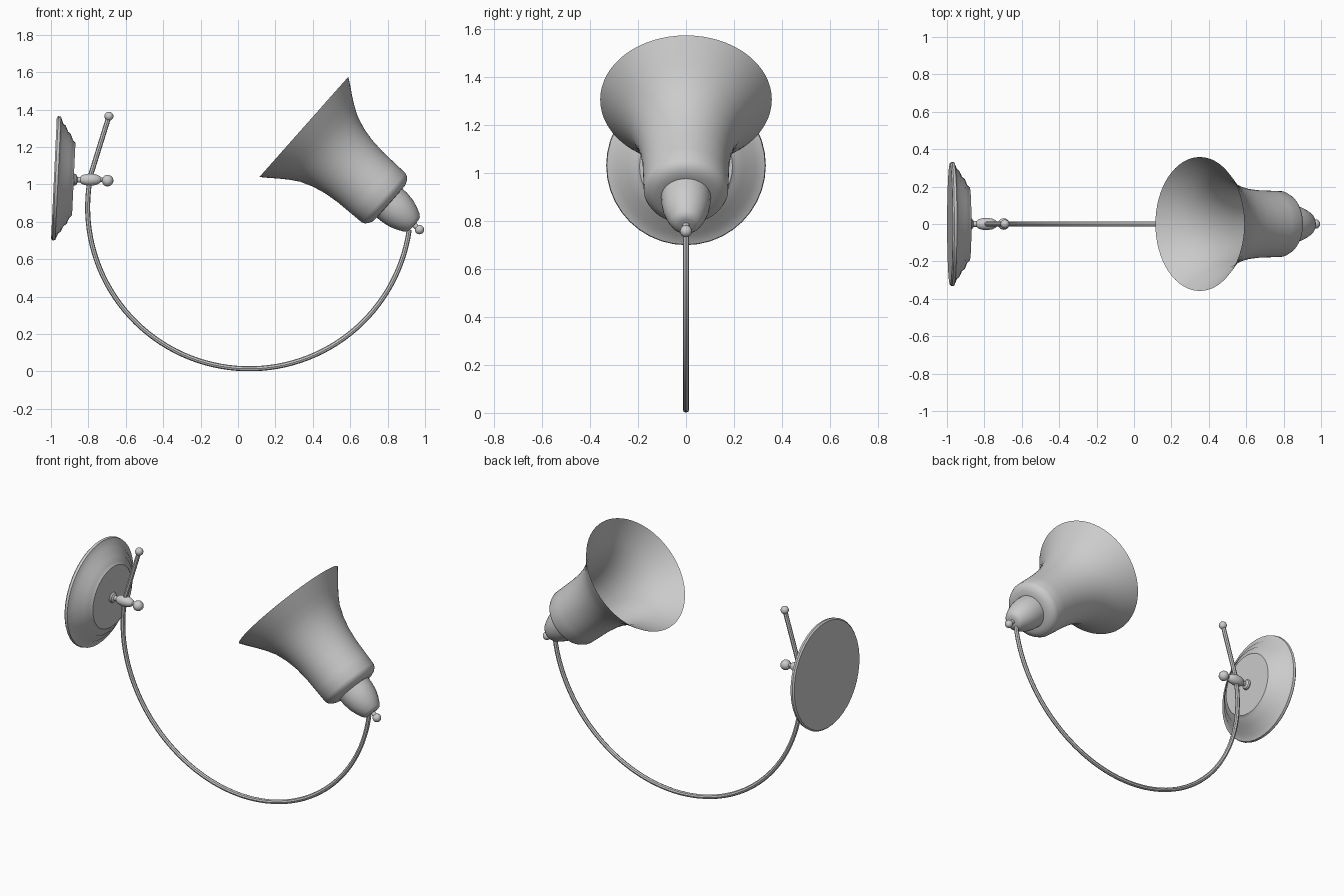
import bpy, bmesh, math
from mathutils import Vector

cube = bpy.data.objects.get("Cube")
if cube:
    bpy.data.objects.remove(cube, do_unlink=True)

grey = bpy.data.materials.new("satin_grey")
grey.use_nodes = True
grey.diffuse_color = (0.6, 0.6, 0.6, 1)
grey.node_tree.nodes["Principled BSDF"].inputs["Base Color"].default_value = (0.6, 0.6, 0.6, 1)


def finish(obj, angle=35):
    bpy.ops.object.select_all(action="DESELECT")
    obj.select_set(True)
    bpy.context.view_layer.objects.active = obj
    if obj.type == "CURVE":
        bpy.ops.object.convert(target="MESH")
        obj = bpy.context.object
    obj.data.materials.clear()
    obj.data.materials.append(grey)
    bpy.ops.object.shade_smooth_by_angle(angle=math.radians(angle))


def lathe(name, origin, axis, profile, segments=32):
    """Spin (distance along axis, radius) pairs; zero radius closes an end."""
    bm = bmesh.new()
    verts = [bm.verts.new((r, 0, t)) for t, r in profile]
    edges = [bm.edges.new(pair) for pair in zip(verts, verts[1:])]
    bmesh.ops.spin(bm, geom=verts + edges, cent=(0, 0, 0), axis=(0, 0, 1),
                   angle=math.tau, steps=segments, use_duplicate=False)
    bmesh.ops.remove_doubles(bm, verts=bm.verts, dist=1e-4)
    bmesh.ops.recalc_face_normals(bm, faces=bm.faces)
    mesh = bpy.data.meshes.new(name)
    bm.to_mesh(mesh)
    bm.free()
    obj = bpy.data.objects.new(name, mesh)
    bpy.context.collection.objects.link(obj)
    obj.location = origin
    obj.rotation_euler = Vector(axis).to_track_quat("Z", "Y").to_euler()
    finish(obj)


def ball(name, centre, radius):
    bpy.ops.mesh.primitive_uv_sphere_add(segments=16, ring_count=10, radius=radius, location=centre)
    bpy.context.object.name = name
    finish(bpy.context.object)


# Wall plate, leaning slightly forward, with stepped rings
lathe("wall_plate", (-0.984, 0, 1.033), (1, 0, -0.047),
      [(0, 0), (0, 0.325), (0.008, 0.333), (0.022, 0.33), (0.036, 0.295), (0.05, 0.283),
       (0.064, 0.252), (0.078, 0.242), (0.092, 0.208), (0.106, 0.194), (0.106, 0)], 40)

# Spindle joining the plate to the arm, with a ball finial
lathe("spindle", (-0.885, 0, 1.025), (1, 0, 0),
      [(0, 0), (0, 0.03), (0.012, 0.032), (0.02, 0.028), (0.027, 0.015), (0.042, 0.015),
       (0.052, 0.024), (0.075, 0.031), (0.1, 0.033), (0.128, 0.028), (0.146, 0.019),
       (0.152, 0.012), (0.19, 0.012), (0.19, 0)], 20)
ball("spindle_finial", (-0.697, 0, 1.02), 0.031)

# Bent arm: straight upper tip running into a long circular sweep
centre_x, centre_z, sweep = 0.06, 0.878, 0.864
path = [(-0.69, 1.364)]
for i in range(65):
    a = math.radians(168 + (352 - 168) * i / 64)
    path.append((centre_x + sweep * math.cos(a), centre_z + sweep * math.sin(a)))
curve = bpy.data.curves.new("arm", "CURVE")
curve.dimensions = "3D"
curve.bevel_depth = 0.0135
curve.bevel_resolution = 2
curve.use_fill_caps = True
spline = curve.splines.new("POLY")
spline.points.add(len(path) - 1)
for point, (x, z) in zip(spline.points, path):
    point.co = (x, 0, z, 1)
arm = bpy.data.objects.new("arm", curve)
bpy.context.collection.objects.link(arm)
finish(arm)
ball("arm_finial", (-0.69, 0, 1.364), 0.024)

# Bell shade, socket cup and end knob share one tilted axis
rim = Vector((0.352, 0, 1.307))
axis = Vector((0.748, 0, -0.664)).normalized()
lathe("bell_shade", rim, axis,
      [(0, 0.358), (0.04, 0.329), (0.085, 0.294), (0.13, 0.262), (0.18, 0.232),
       (0.25, 0.206), (0.32, 0.19), (0.4, 0.181), (0.5, 0.178), (0.57, 0.176),
       (0.588, 0.168), (0.602, 0.152), (0.612, 0.13), (0.614, 0.1), (0.614, 0)], 64)
lathe("socket_cup", rim, axis,
      [(0.605, 0), (0.605, 0.104), (0.65, 0.102), (0.695, 0.095), (0.735, 0.081),
       (0.77, 0.064), (0.785, 0.05), (0.79, 0.03), (0.79, 0)], 32)
lathe("knob_stem", rim, axis, [(0.78, 0), (0.78, 0.014), (0.82, 0.014), (0.82, 0)], 12)
ball("end_knob", rim + axis * 0.827, 0.025)
